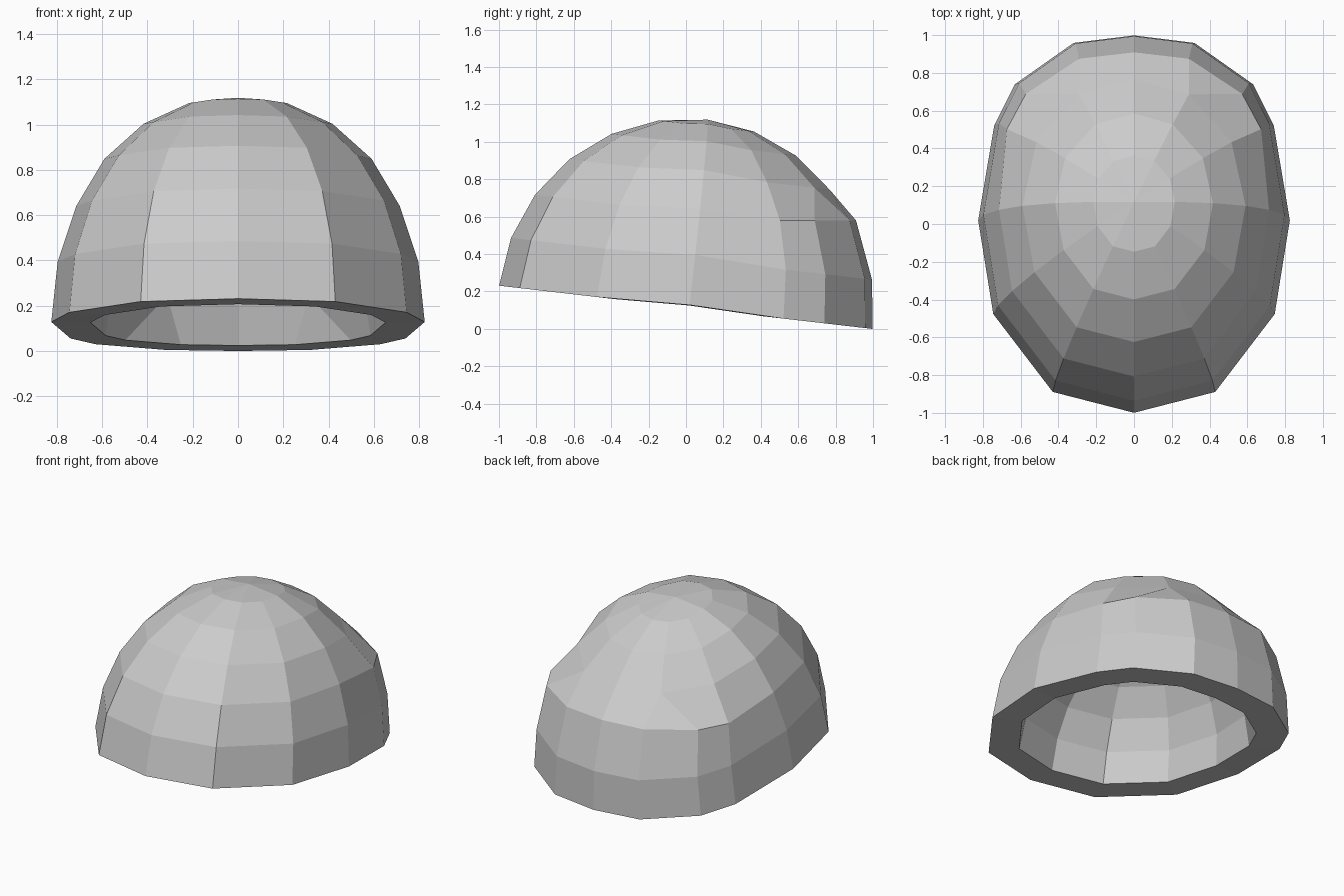
import bpy, bmesh
from math import radians, sin, cos
from mathutils import Matrix, Vector

if "Cube" in bpy.data.objects:
    bpy.data.objects.remove(bpy.data.objects["Cube"], do_unlink=True)

HEIGHT = 1.01
STEP = radians(15)
LEDGE_Z = 0.58
INNER = 0.79
TILT = Matrix.Translation((0, 0, 0.115)) @ Matrix.Rotation(radians(-6.6), 4, 'X')

# Rim outline of the left half, front to back; one extra corner behind each side
lower = [(0, -1.006), (.43, -.895), (.745, -.48), (.825, .02),
         (.74, .525), (.63, .745), (.32, .965), (0, 1.005)]
# Upper dome outline: the extra corner merges into its neighbour
upper = lower[:3] + [(.835, .02), (.73, .50), (.41, .86), (.41, .86), (0, .975)]


def full(half):
    return half + [(-x, y) for x, y in reversed(half[1:-1])]


def shell(bm, scale, lower_rings, ledge):
    """Build one open dome and return its rim vertices."""
    rings = []
    for i in range(6):
        known, ring = {}, []
        a = STEP * i
        for x, y in full(lower if i < lower_rings else upper):
            if (x, y) not in known:
                r = cos(a) * scale
                co = TILT @ Vector((x * r, y * r, HEIGHT * sin(a) * scale))
                # Sides sit slightly higher
                if abs(x) > 0.8:
                    co.z += 0.015 * scale * (cos(a) + sin(2 * a))
                # Level, slightly wider ledge round the back
                if ledge and i == 2 and y > 0.3:
                    co = Vector((co.x * 1.05, co.y * 0.985, LEDGE_Z))
                known[x, y] = bm.verts.new(co)
            ring.append(known[x, y])
        rings.append(ring)
    pole = bm.verts.new(TILT @ Vector((0, 0, HEIGHT * scale)))
    rings.append([pole] * len(ring))
    for low, high in zip(rings, rings[1:]):
        bridge(bm, low, high)
    return rings[0]


def bridge(bm, a, b):
    """Join two rings, collapsing shared corners into triangles."""
    n = len(a)
    for j in range(n):
        k = (j + 1) % n
        corners = list(dict.fromkeys((a[j], a[k], b[k], b[j])))
        if len(corners) > 2:
            bm.faces.new(corners)


# Thick dome: outer skin, plainer inner skin and flat rim
bm = bmesh.new()
outer_rim = shell(bm, 1, 3, True)
inner_rim = shell(bm, INNER, 1, False)
bridge(bm, outer_rim, inner_rim)
bmesh.ops.recalc_face_normals(bm, faces=bm.faces)
mesh = bpy.data.meshes.new("dome_shell")
bm.to_mesh(mesh)
bm.free()
dome = bpy.data.objects.new("dome_shell", mesh)
bpy.context.collection.objects.link(dome)

# Plain grey finish
grey = bpy.data.materials.new("light_grey")
grey.use_nodes = True
colour = (0.6, 0.6, 0.6, 1)
grey.diffuse_color = colour
grey.node_tree.nodes["Principled BSDF"].inputs["Base Color"].default_value = colour
mesh.materials.append(grey)
